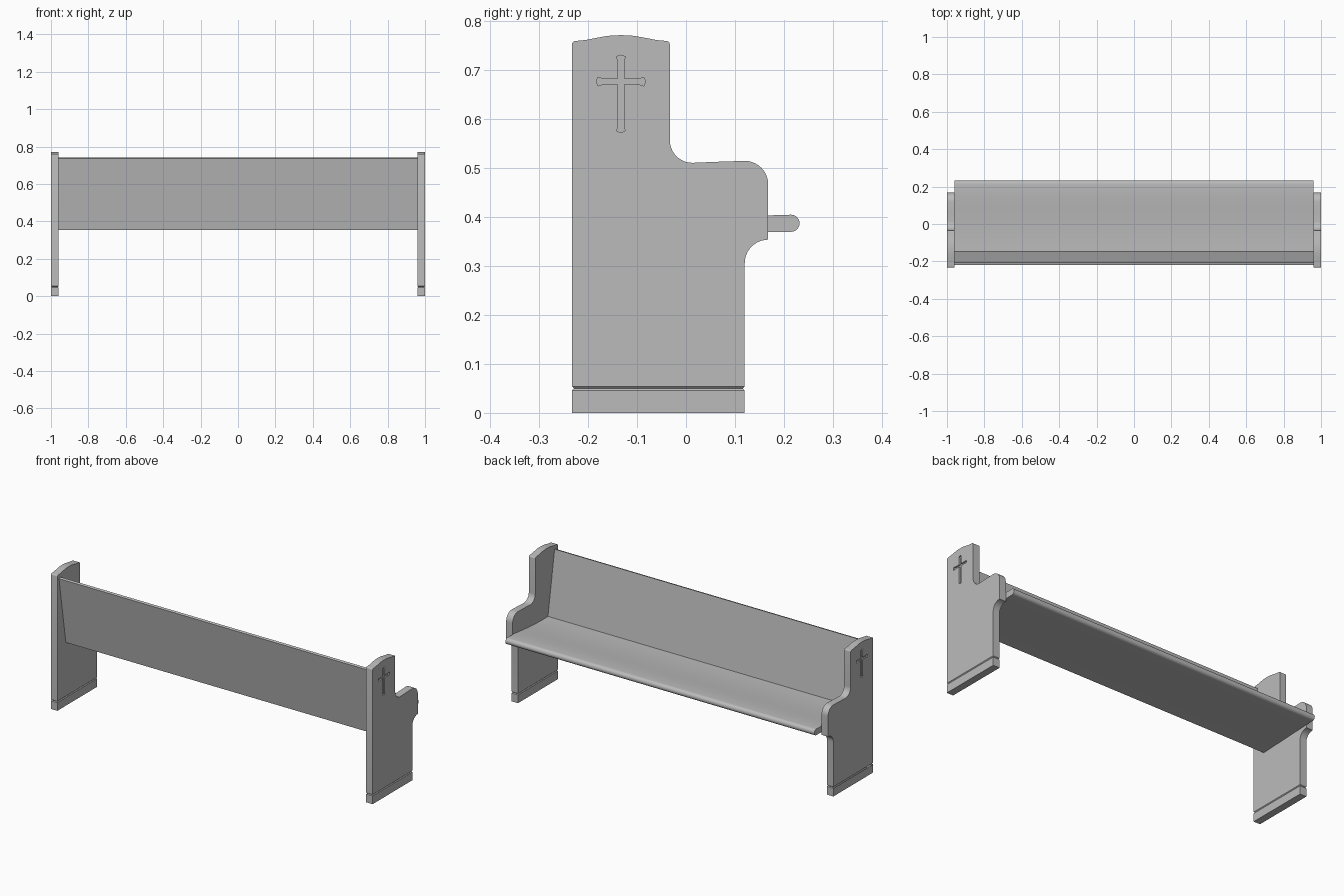
import bpy, bmesh
from math import sin, cos, radians
from mathutils import Vector

cube = bpy.data.objects.get("Cube")
if cube:
    bpy.data.objects.remove(cube, do_unlink=True)

# Single painted finish
grey = bpy.data.materials.new("plain_grey")
grey.use_nodes = True
grey.diffuse_color = (0.5, 0.5, 0.5, 1)
grey.node_tree.nodes["Principled BSDF"].inputs["Base Color"].default_value = grey.diffuse_color


def arc(cy, cz, r, start, end, steps=10):
    """Points on a circular arc in the y-z plane."""
    angles = [radians(start + (end - start) * i / steps) for i in range(steps + 1)]
    return [(cy + r * cos(a), cz + r * sin(a)) for a in angles]


def extrude_profile(name, profile, x0, x1):
    """Solid made by sweeping a y-z outline along x."""
    bm = bmesh.new()
    face = bm.faces.new([bm.verts.new((x0, y, z)) for y, z in profile])
    swept = bmesh.ops.extrude_face_region(bm, geom=[face])["geom"]
    verts = [v for v in swept if isinstance(v, bmesh.types.BMVert)]
    bmesh.ops.translate(bm, verts=verts, vec=(x1 - x0, 0, 0))
    bmesh.ops.recalc_face_normals(bm, faces=bm.faces)
    mesh = bpy.data.meshes.new(name)
    bm.to_mesh(mesh)
    bm.free()
    mesh.materials.append(grey)
    obj = bpy.data.objects.new(name, mesh)
    bpy.context.collection.objects.link(obj)
    return obj


def select_only(obj):
    bpy.ops.object.select_all(action="DESELECT")
    obj.select_set(True)
    bpy.context.view_layer.objects.active = obj


def cut(obj, cutter):
    mod = obj.modifiers.new("cut", "BOOLEAN")
    mod.operation = "DIFFERENCE"
    mod.solver = "EXACT"
    mod.object = cutter
    cutter.hide_render = True
    select_only(obj)
    bpy.ops.object.modifier_apply(modifier=mod.name)
    bpy.data.objects.remove(cutter, do_unlink=True)


def cross_outline(half=0.006, flare=0.009):
    """Cross with slightly flared, rounded arm ends."""
    centre = Vector((-0.133, 0.677))
    points = []
    for d, length in (((1, 0), 0.05), ((0, 1), 0.054), ((-1, 0), 0.05), ((0, -1), 0.104)):
        along = Vector(d)
        side = Vector((-d[1], d[0]))
        for a, s in ((half, -half), (length - 0.012, -half), (length - 0.003, -flare),
                     (length, 0), (length - 0.003, flare), (length - 0.012, half)):
            points.append(tuple(centre + along * a + side * s))
    return points


# Outline of the end panels: plinth notch, post, armrest and front leg
BACK, POST, FRONT = -0.233, -0.033, 0.12
crown = [(-0.205, 0.762), (-0.185, 0.766), (-0.16, 0.7705), (-0.133, 0.772),
         (-0.106, 0.7705), (-0.081, 0.766), (-0.061, 0.762)]
panel_outline = (
    [(BACK, 0), (BACK, 0.046), (BACK + 0.004, 0.05), (BACK, 0.054)]
    + arc(BACK + 0.007, 0.753, 0.007, 180, 90, 4)
    + crown
    + arc(POST - 0.007, 0.753, 0.007, 90, 0, 4)
    + arc(0.013, 0.557, 0.046, 180, 270)
    + [(0.06, 0.513)]
    + arc(FRONT, 0.467, 0.048, 90, 0)
    + arc(0.168, 0.306, 0.048, 90, 180)
    + [(FRONT, 0.054), (FRONT - 0.004, 0.05), (FRONT, 0.046), (FRONT, 0)]
)


def groove_cutter(x):
    """Square rod on edge, running along y, for the line above the plinth."""
    rod = extrude_profile("groove_cutter", [(-0.3, 0.046), (0.3, 0.046), (0.3, 0.054), (-0.3, 0.054)],
                          x - 0.004, x + 0.004)
    for v in rod.data.vertices:
        dx, dz = v.co.x - x, v.co.z - 0.05
        v.co.x, v.co.z = x + (dx - dz) / 2, 0.05 + (dx + dz) / 2
    return rod


parts = []
for side, name in ((1, "left_end_panel"), (-1, "right_end_panel")):
    panel = extrude_profile(name, panel_outline, side * 0.96, side)
    cut(panel, extrude_profile("cross_cutter", cross_outline(), side * 0.992, side * 1.02))
    for x in (0.96, 1.0):
        cut(panel, groove_cutter(side * x))
    parts.append(panel)

# Leaning backrest and dished seat with a rounded nose, as one continuous section
bench_outline = (
    [(-0.157, 0.355), (-0.218, 0.737), (-0.205, 0.741), (-0.146, 0.386),
     (-0.09, 0.385), (-0.03, 0.387), (0.03, 0.391), (0.09, 0.397), (0.15, 0.403)]
    + arc(0.2145, 0.3875, 0.0175, 90, -90, 14)
    + [(0.15, 0.369)]
)
parts.append(extrude_profile("seat_and_backrest", bench_outline, -0.96, 0.96))

for part in parts:
    select_only(part)
    bpy.ops.object.shade_smooth_by_angle(angle=radians(30))
